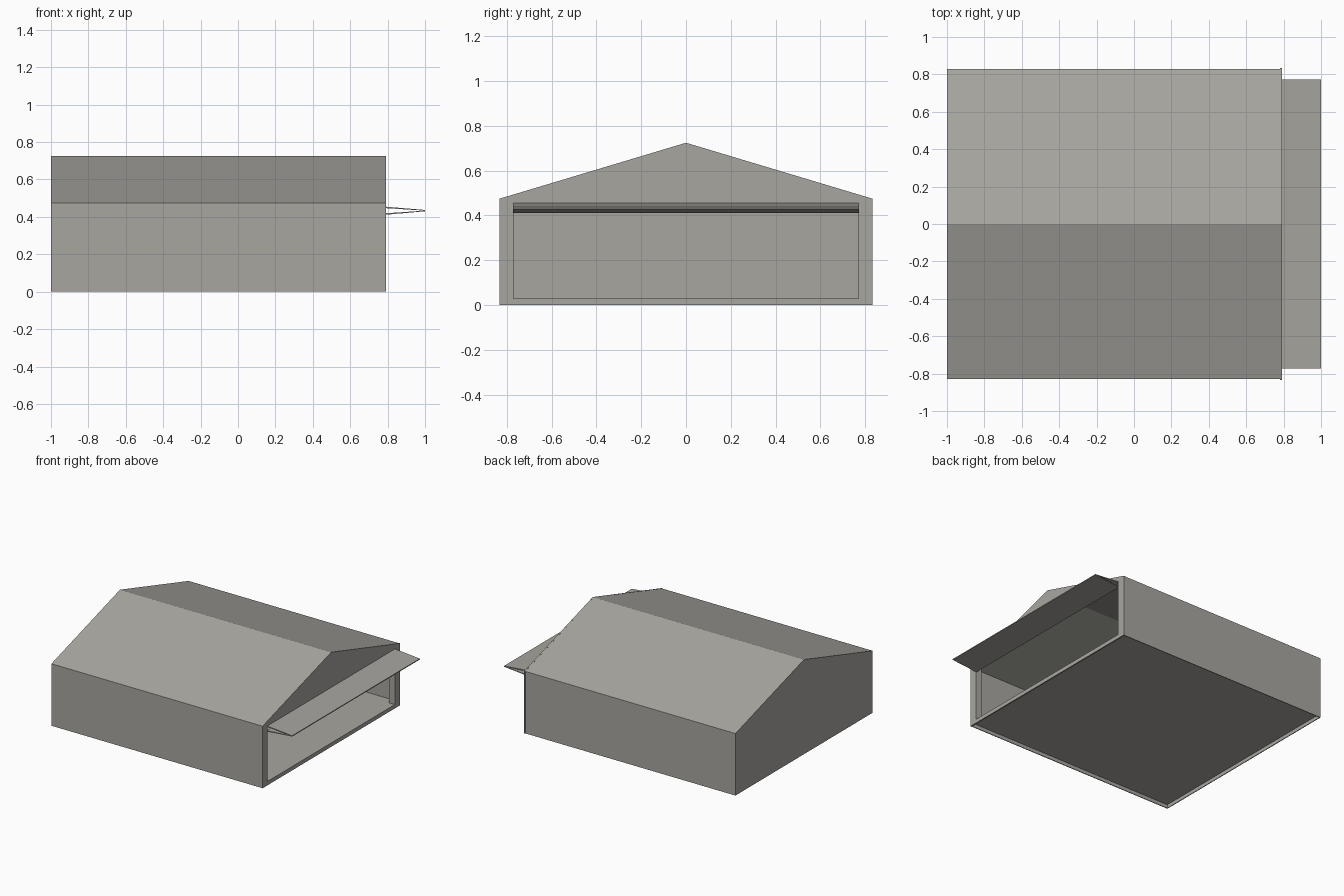
import bpy, bmesh

if "Cube" in bpy.data.objects:
    bpy.data.objects.remove(bpy.data.objects["Cube"])

# one flat warm grey for the whole hangar
mat = bpy.data.materials.new("warm grey metal")
mat.diffuse_color = (0.392, 0.381, 0.352, 1)
mat.use_nodes = True
mat.node_tree.nodes["Principled BSDF"].inputs["Base Color"].default_value = mat.diffuse_color


def prism(name, profile, axis, a, b):
    """Extrude a 2D profile from a to b. axis 'x': profile is (y, z); axis 'y': profile is (x, z)."""
    bm = bmesh.new()

    def place(p, t):
        return (t, p[0], p[1]) if axis == 'x' else (p[0], t, p[1])

    lo = [bm.verts.new(place(p, a)) for p in profile]
    hi = [bm.verts.new(place(p, b)) for p in profile]
    bm.faces.new(lo)
    bm.faces.new(hi[::-1])
    n = len(profile)
    for i in range(n):
        j = (i + 1) % n
        bm.faces.new((lo[i], lo[j], hi[j], hi[i]))
    bmesh.ops.recalc_face_normals(bm, faces=bm.faces)
    me = bpy.data.meshes.new(name)
    bm.to_mesh(me)
    bm.free()
    me.materials.append(mat)
    ob = bpy.data.objects.new(name, me)
    bpy.context.collection.objects.link(ob)
    return ob


def gable(w, eave, ridge, base=0.0):
    """House-shaped outline, open along the bottom."""
    return [(-w, base), (-w, eave), (0, ridge), (w, eave), (w, base)]


X0, X1 = -1.0, 0.79
W, EAVE, RIDGE = 0.83, 0.475, 0.725
DOOR_W, DOOR_TOP, FLOOR = 0.77, 0.455, 0.03
T = 0.006

# thin side walls and pitched roof, hollow inside
outer = gable(W, EAVE, RIDGE)
inner = gable(W - T, EAVE - T, RIDGE - T)
prism("walls_and_roof", outer + inner[::-1], 'x', X0 + T, X1 - 0.01)

# closed gable end at the back
prism("rear_gable_wall", outer, 'x', X0, X0 + T)

# front gable frame around the doorway, a touch proud of the walls
opening = [(DOOR_W, 0), (DOOR_W, DOOR_TOP), (-DOOR_W, DOOR_TOP), (-DOOR_W, 0)]
prism("door_gable_frame", gable(W + 0.003, EAVE, RIDGE) + opening, 'x', X1 - 0.01, X1)

# door jambs behind the frame
for side, label in ((-1, "front"), (1, "back")):
    ys = (side * DOOR_W, side * (W - T))
    prism("door_jamb_" + label,
          [(ys[0], FLOOR), (ys[1], FLOOR), (ys[1], DOOR_TOP), (ys[0], DOOR_TOP)],
          'x', X1 - 0.05, X1 - 0.01)

# threshold and raised floor sheet
prism("door_sill", [(-DOOR_W, 0), (DOOR_W, 0), (DOOR_W, FLOOR), (-DOOR_W, FLOOR)],
      'x', X1 - 0.01, X1)
f = W - T
prism("floor", [(-f, FLOOR - 0.003), (f, FLOOR - 0.003), (f, FLOOR), (-f, FLOOR)],
      'x', X0 + T, X1 - 0.01)

# folded-up two-leaf door, leaves meeting at the outer hinge
D = DOOR_W + 0.003
prism("upper_door_leaf", [(0.785, 0.447), (0.785, 0.455), (1.0, 0.437), (1.0, 0.4335)], 'y', -D, D)
prism("lower_door_leaf", [(0.785, 0.411), (0.785, 0.419), (1.0, 0.4335), (1.0, 0.430)], 'y', -D, D)
